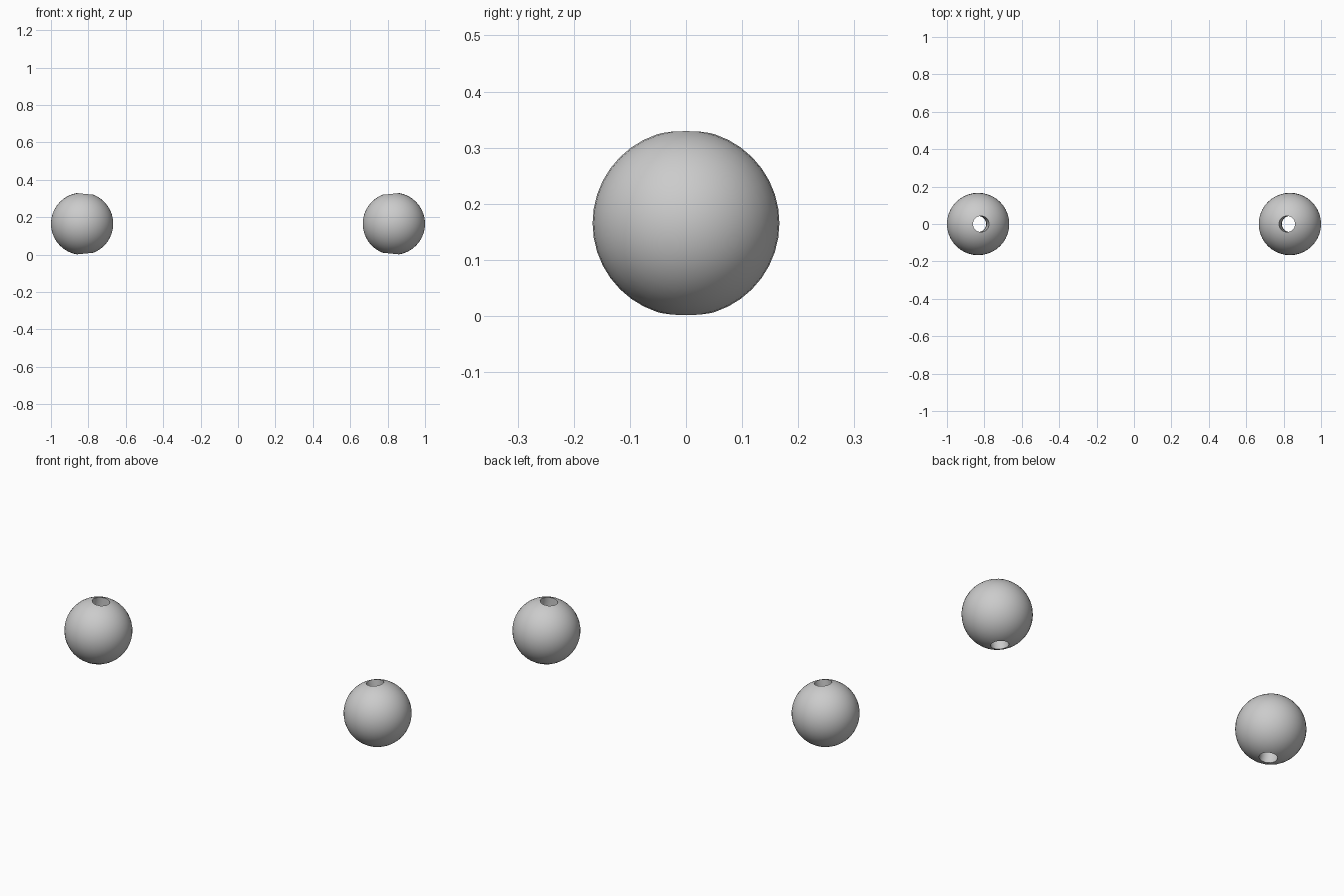
import bpy, math

if "Cube" in bpy.data.objects:
    bpy.data.objects.remove(bpy.data.objects["Cube"])

BALL_R = 0.1665          # ball radius
RING_R = 1.0 - BALL_R    # radius of the circle the balls are threaded on
BORE_R = 0.043           # radius of the curved bore
MID_Z = 0.1655           # height of the ball centres

# ring-shaped cutter: gives each ball its slightly curved bore
bpy.ops.mesh.primitive_torus_add(
    major_segments=160, minor_segments=32, major_radius=RING_R,
    minor_radius=BORE_R, location=(0, 0, MID_Z), rotation=(math.pi / 2, 0, 0))
cutter = bpy.context.object
cutter.name = "bore_cutter"
cutter.hide_render = True


def add_ball(name, side):
    bpy.ops.mesh.primitive_uv_sphere_add(
        segments=40, ring_count=20, radius=BALL_R,
        location=(side * RING_R, 0, MID_Z), rotation=(0, math.pi / 2, 0))
    ball = bpy.context.object
    ball.name = name
    cut = ball.modifiers.new("bore", 'BOOLEAN')
    cut.operation = 'DIFFERENCE'
    cut.solver = 'EXACT'
    cut.object = cutter
    bpy.ops.object.modifier_apply(modifier=cut.name)
    bpy.ops.object.shade_smooth_by_angle(angle=math.radians(35))


# the two drilled balls
add_ball("left_ball", -1)
add_ball("right_ball", 1)

bpy.data.objects.remove(cutter, do_unlink=True)
